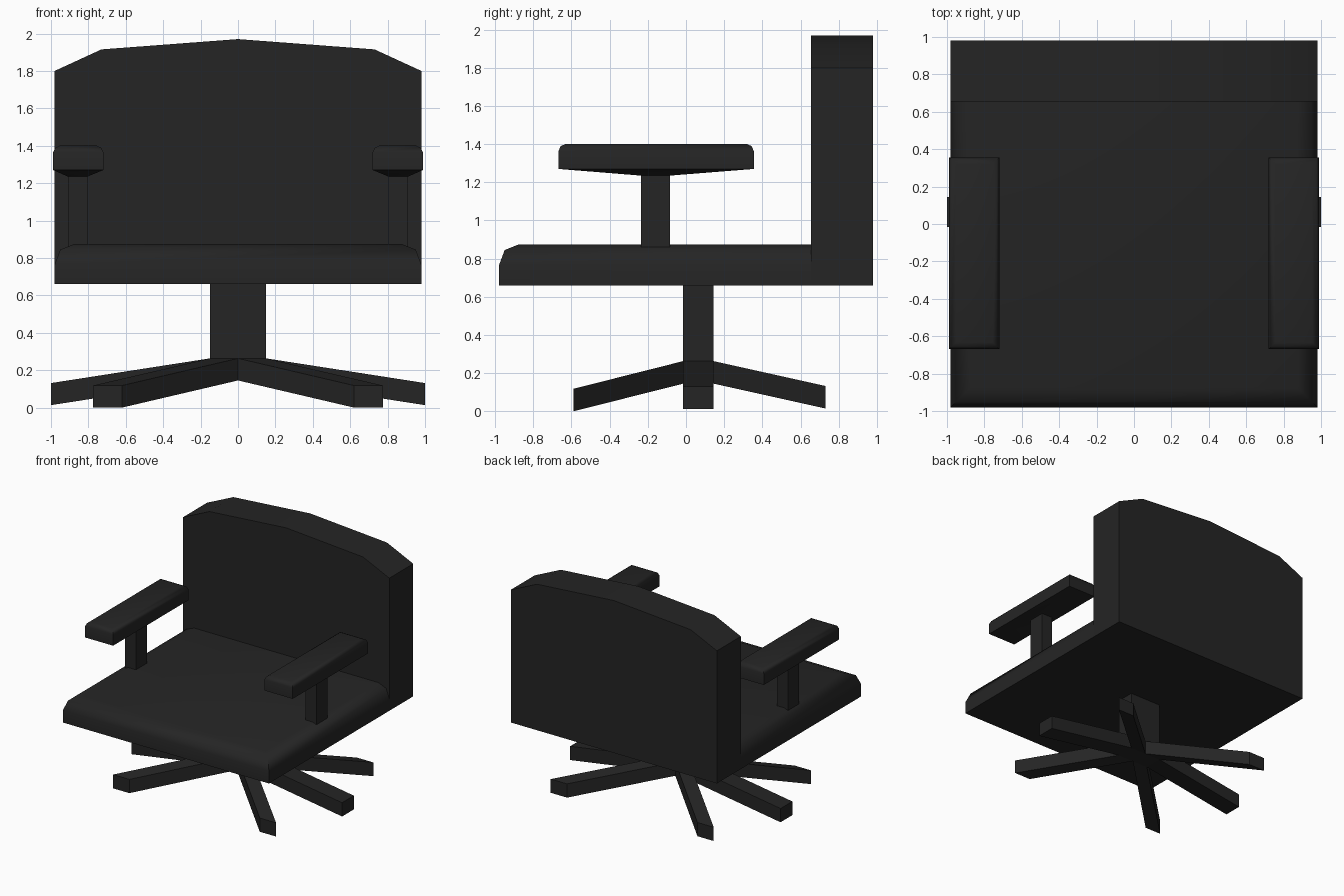
import bpy, bmesh, math

if "Cube" in bpy.data.objects:
    bpy.data.objects.remove(bpy.data.objects["Cube"])

black = bpy.data.materials.new("charcoal black")
black.diffuse_color = (0.018, 0.018, 0.018, 1)
black.use_nodes = True
black.node_tree.nodes["Principled BSDF"].inputs["Base Color"].default_value = black.diffuse_color


def loft(name, rings, smooth=None):
    """Skin a stack of equal-sized point rings and cap both ends."""
    bm = bmesh.new()
    vs = [[bm.verts.new(p) for p in r] for r in rings]
    n = len(rings[0])
    for a, b in zip(vs, vs[1:]):
        for i in range(n):
            j = (i + 1) % n
            bm.faces.new((a[i], a[j], b[j], b[i]))
    bm.faces.new(vs[0])
    bm.faces.new(vs[-1])
    bmesh.ops.recalc_face_normals(bm, faces=bm.faces)
    me = bpy.data.meshes.new(name)
    bm.to_mesh(me)
    bm.free()
    me.materials.append(black)
    ob = bpy.data.objects.new(name, me)
    bpy.context.collection.objects.link(ob)
    if smooth:
        bpy.ops.object.select_all(action='DESELECT')
        ob.select_set(True)
        bpy.context.view_layer.objects.active = ob
        bpy.ops.object.shade_smooth_by_angle(angle=math.radians(smooth))
    return ob


def rect(x0, x1, y0, y1, z):
    return [(x0, y0, z), (x1, y0, z), (x1, y1, z), (x0, y1, z)]


# Seat cushion: rounded over at the front and sides, square at the back
loft("seat", [rect(-.98 + i, .98 - i, -.98 + i, .655, z)
              for i, z in ((0, .66), (0, .765), (.03, .845), (.105, .875))], 55)

# Backrest: arched outline extruded in depth
outline = [(-.98, .66), (-.98, 1.8), (-.73, 1.915), (0, 1.97),
           (.73, 1.915), (.98, 1.8), (.98, .66)]
loft("backrest", [[(x, y, z) for x, z in outline] for y in (.655, .98)], 50)

# Column with the hub of the base
loft("column", [rect(-.15, .15, -.015, .145, z) for z in (.145, .66)])

for s, side in ((-1, "left"), (1, "right")):
    # Armrest pad with tapered underside, and its post
    pad = [rect(s * .805, s * .91, -.235, -.085, 1.235)]
    for i, z in ((0, 1.27), (0, 1.365), (.012, 1.39), (.035, 1.40)):
        pad.append(rect(s * (.72 + i), s * (.988 - i), -.668 + i, .355 - i, z))
    loft(side + "_armrest", pad, 50)
    loft(side + "_arm_post",
         [rect(s * .805, s * .91, -.235, -.085, z) for z in (.86, 1.24)])

    # Front and rear legs, skewed outward from half of the hub face
    for part, y0, y1, z1 in (("front", -.015, -.59, 0), ("rear", .145, .73, .015)):
        loft(f"{side}_{part}_leg", [
            [(s * a, y, z), (s * b, y, z), (s * b, y, z + .118), (s * a, y, z + .118)]
            for a, b, y, z in ((0, .15, y0, .145), (.62, .775, y1, z1))])

    # Side leg
    loft(side + "_side_leg", [
        [(s * x, -.015, z), (s * x, .145, z), (s * x, .145, z + .118), (s * x, -.015, z + .118)]
        for x, z in ((.15, .145), (1, .013))])
